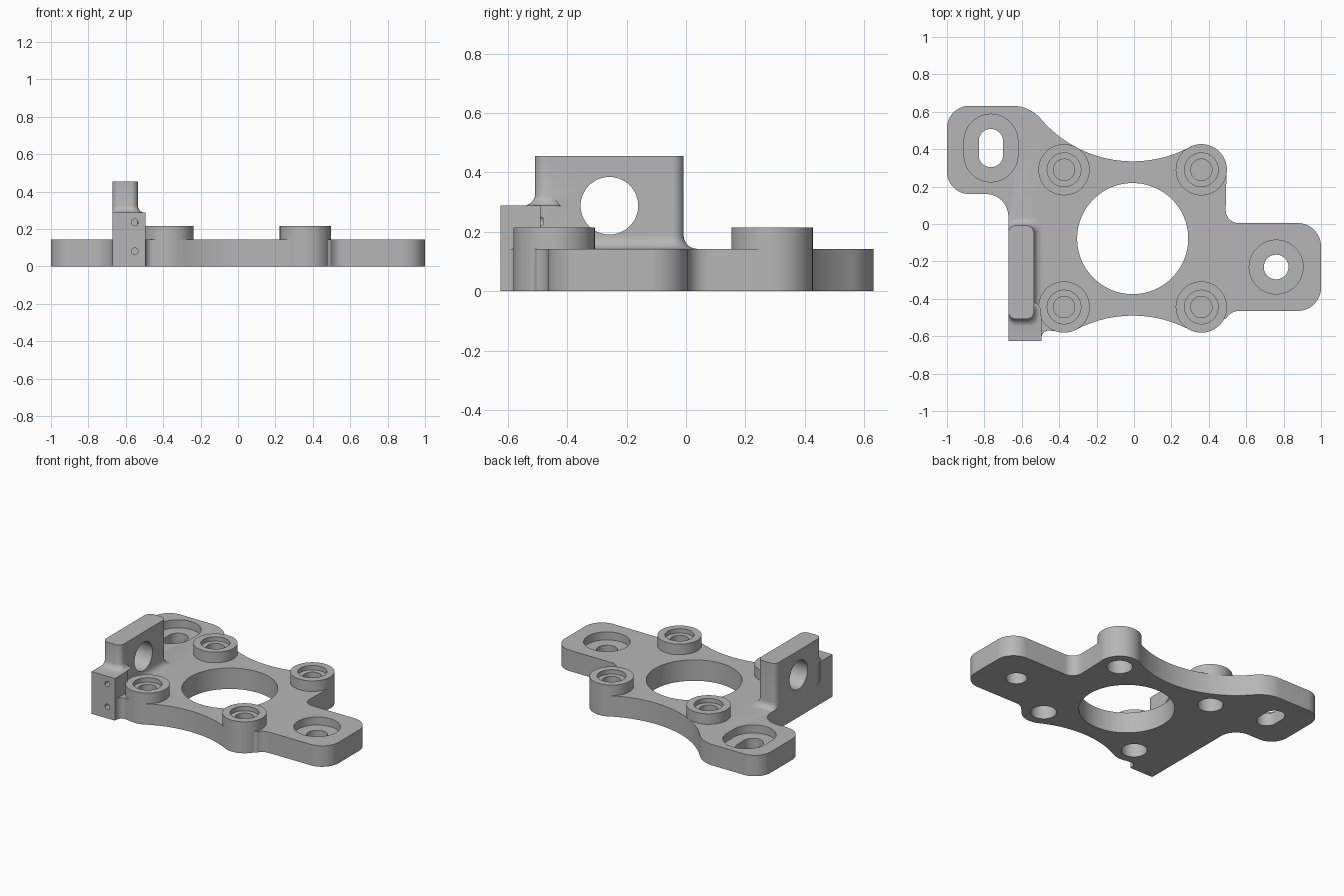
import bpy, bmesh
from math import sin, cos, pi, radians, dist
from mathutils import Matrix

cube = bpy.data.objects.get("Cube")
if cube:
    bpy.data.objects.remove(cube)

grey = bpy.data.materials.new("light grey")
grey.use_nodes = True
grey.diffuse_color = (0.47, 0.47, 0.47, 1)
grey.node_tree.nodes["Principled BSDF"].inputs["Base Color"].default_value = (0.47, 0.47, 0.47, 1)


def arc(cx, cy, r, a0, a1):
    n = max(4, int(abs(a1 - a0) * (1 + 2 * r) / 6))
    angles = [radians(a0 + (a1 - a0) * i / n) for i in range(n + 1)]
    return [(cx + r * cos(a), cy + r * sin(a)) for a in angles]


def circle(cx, cy, r):
    return arc(cx, cy, r, 0, 360)[:-1]


def slot(cx, cy, r, half):
    return arc(cx, cy + half, r, 0, 180) + arc(cx, cy - half, r, 180, 360)


def round_rect(x0, x1, y0, y1, r):
    return (arc(x1 - r, y1 - r, r, 0, 90) + arc(x0 + r, y1 - r, r, 90, 180)
            + arc(x0 + r, y0 + r, r, 180, 270) + arc(x1 - r, y0 + r, r, 270, 360))


def loft(name, sections, matrix=None):
    """Solid through (height, ring) sections with equal point counts."""
    bm = bmesh.new()
    rings = [[bm.verts.new((x, y, z)) for x, y in pts] for z, pts in sections]
    n = len(rings[0])
    for lo, hi in zip(rings, rings[1:]):
        for i in range(n):
            j = (i + 1) % n
            bm.faces.new((lo[i], lo[j], hi[j], hi[i]))
    bm.faces.new(rings[0][::-1])
    bm.faces.new(rings[-1])
    if matrix:
        bm.transform(matrix)
    bmesh.ops.recalc_face_normals(bm, faces=bm.faces)
    me = bpy.data.meshes.new(name)
    bm.to_mesh(me)
    bm.free()
    me.materials.append(grey)
    ob = bpy.data.objects.new(name, me)
    bpy.context.collection.objects.link(ob)
    return ob


def prism(name, pts, z0, z1, matrix=None):
    return loft(name, [(z0, pts), (z1, pts)], matrix)


def combine(body, tool, operation):
    tool.hide_render = True
    mod = body.modifiers.new(tool.name, "BOOLEAN")
    mod.operation, mod.solver, mod.object = operation, "EXACT", tool
    bpy.context.view_layer.objects.active = body
    bpy.ops.object.modifier_apply(modifier=mod.name)
    bpy.data.objects.remove(tool)


PLATE, BOSS, LEFT = 0.143, 0.215, -0.672
boss_centres = [(x, y) for x in (-0.374, 0.36) for y in (-0.444, 0.29)]

# Base plate outline, counter-clockwise from the right lobe
outline = (
    arc(0.875, -0.34, 0.125, -90, 0) + arc(0.875, -0.12, 0.125, 0, 90)
    + arc(0.56, 0.075, 0.07, 270, 180)
    + arc(0.36, 0.29, 0.135, 0, 118)
    + arc(-0.007, 0.98, 0.645, -62, -139.6)
    + arc(-0.65, 0.432, 0.2, 40.4, 90)
    + arc(-0.88, 0.512, 0.12, 90, 180) + arc(-0.88, 0.28, 0.12, 180, 270)
    + arc(-0.792, 0.04, 0.12, 90, 0)
    + [(LEFT, -0.625), (-0.495, -0.625)]
    + arc(-0.455, -0.61, 0.04, 180, 75)
    + arc(-0.374, -0.444, 0.135, -105, -62)
    + arc(-0.007, -1.138, 0.648, 118, 62)
    + arc(0.36, -0.444, 0.135, -118, -30)
    + arc(0.56, -0.54, 0.075, 150, 90))
# Drop nearly coincident points where two arcs meet
outline = [p for p, q in zip(outline, outline[1:] + outline[:1]) if dist(p, q) > 0.003]
body = prism("mounting_bracket", outline, 0, PLATE)

# Raised bosses
for x, y in boss_centres:
    combine(body, prism("boss", circle(x, y, 0.137), 0, BOSS), "UNION")

# Front block beside the upright
block = [(LEFT, -0.625), (-0.495, -0.625), (-0.495, -0.49), (LEFT, -0.49)]
combine(body, prism("end_block", block, 0, 0.288), "UNION")

# Upright ear with a flared fillet at its foot
flare = [(0.045 * (1 - sin(t)), 0.045 * (1 - cos(t))) for t in (i * pi / 16 for i in range(9))]
sections = [(0.05, round_rect(LEFT, -0.49, -0.508, 0.037, 0.06))]
for out, up in flare:
    sections.append((PLATE + up, round_rect(LEFT, -0.535 + out, -0.508, -0.008 + out, 0.04 + out / 2)))
sections.append((0.455, round_rect(LEFT, -0.535, -0.508, -0.008, 0.04)))
combine(body, loft("upright", sections), "UNION")

# Fillet between the block top and the upright, kept a hair inside the upright at its top
sections = [(0.287 + up, round_rect(LEFT + 0.001, -0.536 + out * 0.8, -0.507 - out, -0.42, 0.04))
            for out, up in flare]
combine(body, loft("block_fillet", sections), "UNION")

# Holes and pockets
cuts = [("centre_bore", circle(-0.007, -0.078, 0.297), -0.1, 0.5),
        ("slot_pocket", slot(-0.765, 0.406, 0.144, 0.037), 0.088, 0.3),
        ("slot_hole", slot(-0.765, 0.406, 0.065, 0.037), -0.1, 0.3),
        ("round_pocket", circle(0.76, -0.23, 0.144), 0.088, 0.3),
        ("round_hole", circle(0.76, -0.23, 0.066), -0.1, 0.3)]
for x, y in boss_centres:
    cuts += [("boss_recess", circle(x, y, 0.09), 0.185, 0.3),
             ("boss_hole", circle(x, y, 0.057), 0.125, 0.3),
             ("underside_hole", circle(x, y, 0.08), -0.1, 0.11)]
for name, pts, z0, z1 in cuts:
    combine(body, prism(name, pts, z0, z1), "DIFFERENCE")

# Cross hole through the upright and two screw holes in the block
along_x = Matrix.Rotation(pi / 2, 4, "Z") @ Matrix.Rotation(pi / 2, 4, "X")
combine(body, prism("upright_hole", circle(-0.258, 0.288, 0.097), -0.9, -0.47, along_x), "DIFFERENCE")
along_y = Matrix.Rotation(pi / 2, 4, "X")
for z in (0.08, 0.235):
    combine(body, prism("screw_hole", circle(-0.552, z, 0.018), 0.48, 0.8, along_y), "DIFFERENCE")

# Smooth shading on the curved walls
bpy.ops.object.select_all(action="DESELECT")
body.select_set(True)
bpy.context.view_layer.objects.active = body
bpy.ops.object.shade_smooth_by_angle(angle=radians(30))
